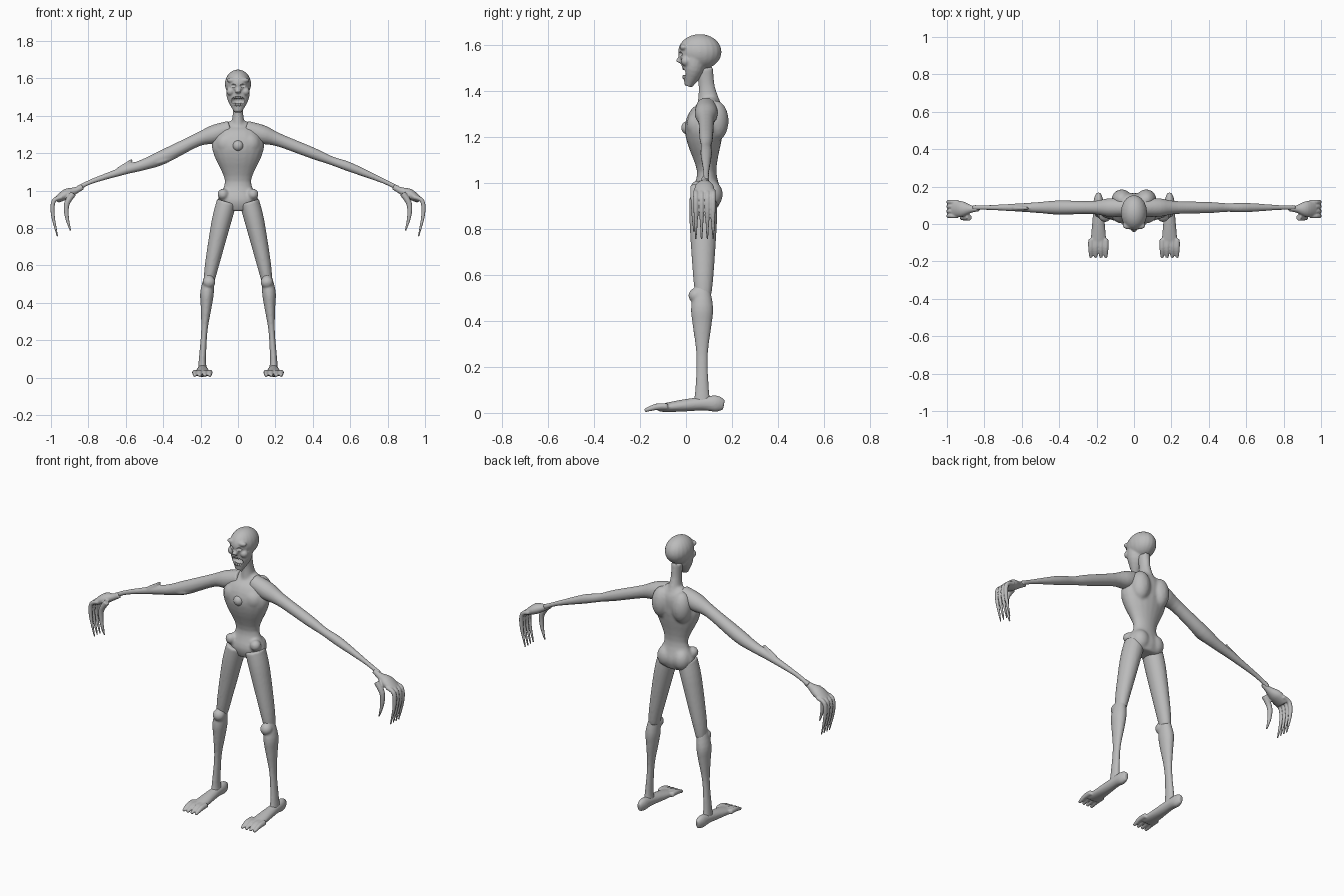
import bpy, bmesh, math
from mathutils import Vector, Matrix

default_cube = bpy.data.objects.get("Cube")
if default_cube:
    bpy.data.objects.remove(default_cube, do_unlink=True)

skin = bpy.data.materials.new("grey_skin")
skin.use_nodes = True
grey = (.5, .5, .5, 1)
skin.diffuse_color = grey
skin.node_tree.nodes["Principled BSDF"].inputs["Base Color"].default_value = grey

SIDES = {"left": 1, "right": -1}
STEPS, SEGMENTS = 4, 20


def spline(before, start, end, after, t):
    """Catmull-Rom point between start and end."""
    slope_in, slope_out = (end - before) / 2, (after - start) / 2
    eased = t * t * (3 - 2 * t)
    return (start.lerp(end, eased) + slope_in * (t * (1 - t) ** 2)
            - slope_out * (t * t * (1 - t)))


def smooth_rows(rows):
    rows = [Vector(row) for row in rows]
    padded = [rows[0]] + rows + [rows[-1]]
    result = []
    for before, start, end, after in zip(padded, padded[1:], padded[2:], padded[3:]):
        result += [spline(before, start, end, after, k / STEPS) for k in range(STEPS)]
    return result + [rows[-1]]


def loft(bm, axis, level, rows, ratios, mirror=1):
    """Tube whose path lies in the plane axis = level.
    Each row is (x or y, z, radius along axis); the ratio of the other
    radius to this one changes evenly from the first end to the last."""
    rows = smooth_rows(rows)
    last = len(rows) - 1
    if axis == "X":
        across = Vector((1, 0, 0))
        centres = [Vector((level, row[0], row[1])) for row in rows]
    else:
        across = Vector((0, 1, 0))
        centres = [Vector((row[0], level, row[1])) for row in rows]
    rings = []
    for i, row in enumerate(rows):
        tangent = centres[min(i + 1, last)] - centres[max(i - 1, 0)]
        other = tangent.normalized().cross(across)
        radius = row[2]
        ratio = ratios[0] + (ratios[1] - ratios[0]) * i / last
        ring = []
        for k in range(SEGMENTS):
            angle = math.tau * k / SEGMENTS
            point = centres[i] + radius * (across * math.cos(angle) + other * ratio * math.sin(angle))
            point.x *= mirror
            ring.append(bm.verts.new(point))
        rings.append(ring)
    for lower, upper in zip(rings, rings[1:]):
        for k in range(SEGMENTS):
            following = (k + 1) % SEGMENTS
            bm.faces.new((lower[k], lower[following], upper[following], upper[k]))
    bm.faces.new(rings[0])
    bm.faces.new(rings[-1])


def ball(bm, centre, radius, depth=1, height=1):
    """Ball squashed or stretched along y and z."""
    scale = Matrix.Diagonal((radius, radius * depth, radius * height, 1))
    bmesh.ops.create_uvsphere(bm, u_segments=SEGMENTS, v_segments=SEGMENTS, radius=1,
                              matrix=Matrix.Translation(centre) @ scale)


def ball_pair(bm, centre, radius, depth=1, height=1):
    for side in SIDES.values():
        ball(bm, (side * centre[0], centre[1], centre[2]), radius, depth, height)


def make_object(name, bm):
    bmesh.ops.recalc_face_normals(bm, faces=bm.faces)
    mesh = bpy.data.meshes.new(name)
    bm.to_mesh(mesh)
    bm.free()
    mesh.materials.append(skin)
    mesh.shade_smooth()
    obj = bpy.data.objects.new(name, mesh)
    bpy.context.collection.objects.link(obj)
    return obj


def blend(name, bm, voxel, cutter=None):
    """Fuse overlapping forms into one skin, with optional hollows."""
    obj = make_object(name, bm)
    remesh = obj.modifiers.new("fuse", "REMESH")
    remesh.mode = "VOXEL"
    remesh.voxel_size = voxel
    remesh.use_smooth_shade = True
    if cutter:
        hollow = obj.modifiers.new("hollow", "BOOLEAN")
        hollow.operation = "DIFFERENCE"
        hollow.object = cutter
    soften = obj.modifiers.new("soften", "SMOOTH")
    soften.factor = .5
    soften.iterations = 3


# Torso with neck, shoulder blades, buttocks, hip bones and chest
bm = bmesh.new()
loft(bm, "X", 0, [(.09, .89, .08), (.09, .95, .11), (.09, 1.05, .07), (.08, 1.18, .125),
                  (.08, 1.25, .14), (.1, 1.32, .11), (.1, 1.37, .05)], (.6, .6))
loft(bm, "X", 0, [(.1, 1.34, .04), (.09, 1.42, .027), (.08, 1.5, .03)], (1.3, 1.3))
ball_pair(bm, (.065, .13, 1.27), .055, height=1.6)
ball_pair(bm, (.05, .11, .95), .05, height=1.2)
ball_pair(bm, (.08, .05, .98), .03)
ball_pair(bm, (.06, .05, 1.25), .06, depth=.8)
blend("torso", bm, .008)

bm = bmesh.new()
ball(bm, (0, .01, 1.24), .03)
make_object("chest_ball", bm)

# Hollows for the mouth and eyes
bm = bmesh.new()
ball(bm, (0, -.02, 1.48), .04, height=.6)
ball_pair(bm, (.03, -.035, 1.56), .02, height=.6)
cutter = make_object("face_cutter", bm)
cutter.hide_render = True
cutter.hide_viewport = True

# Head: cranium, jaw, nose, brows and cheeks
bm = bmesh.new()
ball(bm, (0, .06, 1.57), .07, depth=1.35, height=1.1)
loft(bm, "X", 0, [(.04, 1.56, .064), (.03, 1.49, .058), (.01, 1.42, .02)], (.9, .8))
loft(bm, "X", 0, [(-.01, 1.57, .01), (-.035, 1.525, .015)], (.8, .8))
ball_pair(bm, (.03, -.01, 1.59), .03, depth=.6, height=.5)
ball_pair(bm, (.04, 0, 1.53), .022)
blend("head", bm, .005, cutter)

# Rows of teeth, curving back towards the corners of the mouth
for name, height in (("upper_teeth", 1.5), ("lower_teeth", 1.46)):
    bm = bmesh.new()
    for i in range(-3, 4):
        x = i * .009
        ball(bm, (x, 20 * x * x - .01, height), .006, height=1.5)
    make_object(name, bm)

# Arms: the right one sags and is swollen in the middle, with two bony spurs
shoulder = [(.04, 1.33, .045), (.13, 1.3, .05), (.22, 1.27, .035)]
elbows = {"left": [(.4, 1.2, .03), (.5, 1.16, .023), (.6, 1.125, .025)],
          "right": [(.4, 1.18, .038), (.5, 1.14, .03), (.6, 1.11, .023)]}
wrist = [(.78, 1.05, .013), (.86, 1.01, .014)]
for name, side in SIDES.items():
    bm = bmesh.new()
    loft(bm, "Y", .088, shoulder + elbows[name] + wrist, (1, 1), side)
    if name == "right":
        loft(bm, "Y", .08, [(.46, 1.14, .02), (.4, 1.16, .03), (.33, 1.18, .012)], (.6, .5), side)
        loft(bm, "Y", .085, [(.64, 1.11, .014), (.565, 1.165, .007)], (1, 1), side)
    blend(name + "_arm", bm, .006)

# Hands: palm, thumb and four hooked fingers
for name, side in SIDES.items():
    bm = bmesh.new()
    loft(bm, "Y", .08, [(.83, 1.02, .012), (.87, 1, .02), (.92, .98, .042), (.97, .95, .042)], (1.2, .4), side)
    loft(bm, "Y", .035, [(.88, .985, .017), (.915, .93, .015), (.915, .86, .011), (.895, .785, .004)], (1, 1), side)
    for i in range(4):
        finger = [(.94, .965, .011), (.985, .945, .012), (.99, .87, .01), (.965, .755, .004)]
        loft(bm, "Y", .043 + .025 * i, finger, (1, 1), side)
    blend(name + "_hand", bm, .004)

# Legs: thigh overlapping the shin at the knee
for name, side in SIDES.items():
    bm = bmesh.new()
    loft(bm, "Y", .075, [(.06, .94, .06), (.09, .83, .06), (.14, .6, .045), (.155, .51, .035)], (.9, .8), side)
    blend(name + "_thigh", bm, .007)
    bm = bmesh.new()
    loft(bm, "Y", .07, [(.15, .56, .03), (.165, .46, .048), (.17, .38, .041), (.18, .25, .025),
                        (.19, .1, .03), (.19, .04, .04)], (.8, .6), side)
    ball(bm, (side * .155, .045, .51), .034)
    blend(name + "_shin", bm, .006)

# Feet: heel, arch and four toes
for name, side in SIDES.items():
    bm = bmesh.new()
    loft(bm, "X", .19, [(.165, .035, .012), (.13, .04, .025), (.07, .04, .028), (-.03, .03, .037),
                        (-.12, .02, .045)], (1.8, .3), side)
    for i in range(4):
        toe = [(-.08, .028, .014), (-.13, .026, .014), (-.18, .01, .008)]
        loft(bm, "X", .15 + .027 * i, toe, (1, 1), side)
    blend(name + "_foot", bm, .005)
